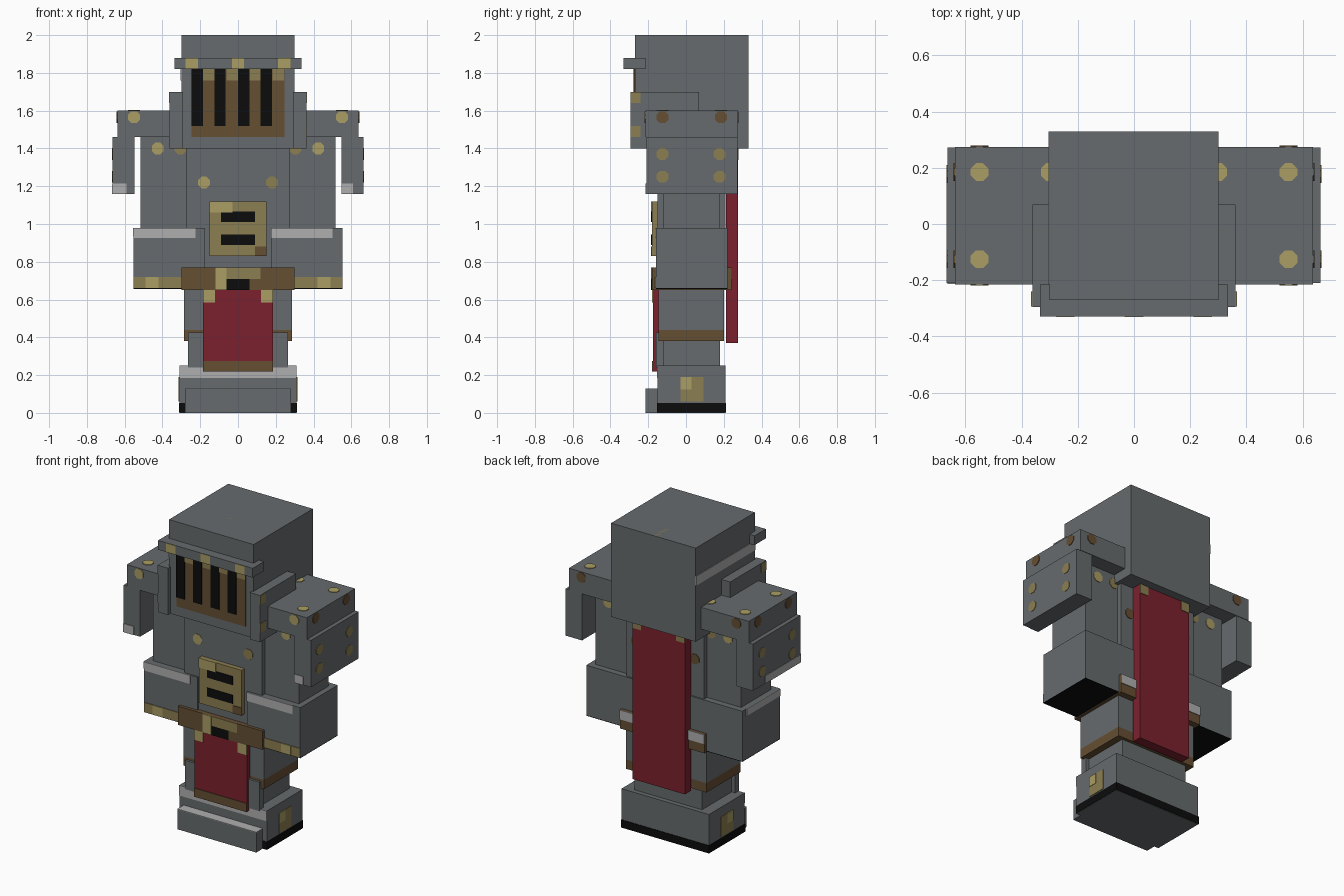
import bpy, bmesh, math
from mathutils import Matrix, Vector

if "Cube" in bpy.data.objects:
    bpy.data.objects.remove(bpy.data.objects["Cube"], do_unlink=True)


def material(name, rgb):
    lin = [((c / 255 + 0.055) / 1.055) ** 2.4 for c in rgb]
    m = bpy.data.materials.new(name)
    m.use_nodes = True
    m.diffuse_color = (*lin, 1)
    bsdf = m.node_tree.nodes["Principled BSDF"]
    bsdf.inputs["Base Color"].default_value = (*lin, 1)
    bsdf.inputs["Roughness"].default_value = 0.8
    return m


STEEL = material("steel grey", (103, 107, 109))
LIGHT = material("light steel", (175, 175, 175))
GOLD = material("dull gold", (140, 126, 82))
BRIGHT = material("bright gold", (170, 158, 100))
BROWN = material("leather brown", (101, 78, 50))
RED = material("dark red cloth", (124, 33, 46))
BLACK = material("black", (12, 12, 12))


def finish(name, bm, mat):
    mesh = bpy.data.meshes.new(name)
    bm.to_mesh(mesh)
    bm.free()
    mesh.materials.append(mat)
    ob = bpy.data.objects.new(name, mesh)
    bpy.context.collection.objects.link(ob)
    return ob


def box(name, x, y, z, mat=STEEL):
    """Box from (low, high) ranges on each axis."""
    lo, hi = zip(*(sorted(r) for r in (x, y, z)))
    size = Vector(hi) - Vector(lo)
    bm = bmesh.new()
    bmesh.ops.create_cube(bm, size=1)
    bmesh.ops.transform(bm, verts=bm.verts, matrix=Matrix.Translation(
        (Vector(lo) + Vector(hi)) / 2) @ Matrix.Diagonal((*size, 1)))
    return finish(name, bm, mat)


def patch(name, axis, at, u, v, mat, out, lift=0.004):
    """Thin painted plate on a flat face; out is the outward sign."""
    ranges = [u, v]
    ranges.insert("xyz".index(axis), (at, at + out * lift))
    return box(name, *ranges, mat)


def rivet(name, axis, pos, mat, r=0.034):
    """Flat eight-sided stud centred on a face."""
    bm = bmesh.new()
    bmesh.ops.create_cone(bm, cap_ends=True, segments=8, radius1=r, radius2=r, depth=0.008)
    turn = {"x": Matrix.Rotation(math.pi / 2, 4, "Y"),
            "y": Matrix.Rotation(math.pi / 2, 4, "X"), "z": Matrix()}[axis]
    spin = Matrix.Rotation(math.pi / 8, 4, "Z")
    bmesh.ops.transform(bm, verts=bm.verts, matrix=Matrix.Translation(pos) @ turn @ spin)
    return finish(name, bm, mat)


# Helmet with crest stripe and side band
box("helmet", (-0.30, 0.30), (-0.27, 0.33), (1.40, 2.0))
patch("helmet_crest_stripe", "z", 1.996, (-0.06, 0), (-0.27, 0.33), GOLD, 1)
patch("helmet_side_band", "x", -0.30, (-0.27, 0.33), (1.76, 1.82), LIGHT, -1)

# Visor grille
patch("visor_plate", "y", -0.27, (-0.245, 0.245), (1.46, 1.82), BROWN, -1)
for x in (-0.245, -0.125, 0, 0.12):
    patch("visor_slot", "y", -0.27, (x, x + 0.06), (1.52, 1.82), BLACK, -1, 0.008)
for x in (-0.185, -0.06, 0.06, 0.183):
    patch("visor_gold", "y", -0.27, (x, x + 0.06), (1.76, 1.82), GOLD, -1, 0.006)

# Brow ridge
box("brow", (-0.335, 0.335), (-0.33, -0.215), (1.82, 1.88))
for x in (-0.245, 0, 0.245):
    patch("brow_stud", "y", -0.328, (x - 0.033, x + 0.033), (1.822, 1.878), BRIGHT, -1)

# Torso
box("torso", (-0.275, 0.275), (-0.15, 0.21), (0.66, 1.40))
rivet("chest_rivet_right", "y", (-0.18, -0.15, 1.22), BRIGHT)
rivet("chest_rivet_left", "y", (0.18, -0.15, 1.22), GOLD)

# Chest buckle plate
box("chest_plate", (-0.152, 0.152), (-0.18, -0.15), (0.83, 1.12), GOLD)
patch("chest_plate_glint", "y", -0.18, (-0.152, -0.03), (1.06, 1.12), BRIGHT, -1)
patch("chest_plate_corner", "y", -0.18, (0.09, 0.152), (0.83, 0.88), BROWN, -1)
for z in (0.89, 1.01):
    patch("chest_plate_slot", "y", -0.18, (-0.09, 0.09), (z, z + 0.055), BLACK, -1)

# Belt
box("belt", (-0.30, 0.30), (-0.18, 0.24), (0.65, 0.77), BROWN)
patch("belt_back_light", "y", 0.24, (-0.30, 0.30), (0.71, 0.77), LIGHT, 1)
patch("belt_buckle", "y", -0.18, (-0.12, 0.12), (0.71, 0.77), GOLD, -1)
patch("belt_buckle_glint", "y", -0.18, (-0.12, -0.06), (0.65, 0.77), BRIGHT, -1, 0.006)
patch("belt_buckle_hole", "y", -0.18, (-0.06, 0.06), (0.65, 0.71), BLACK, -1)

# Front tabard
box("tabard", (-0.185, 0.185), (-0.175, -0.14), (0.22, 0.66), RED)
patch("tabard_hem", "y", -0.175, (-0.185, 0.185), (0.22, 0.275), BROWN, -1)

# Back cape
box("cape", (-0.185, 0.185), (0.212, 0.275), (0.37, 1.40), RED)

# Legs, leather cuffs and boots
box("thighs", (-0.285, 0.285), (-0.145, 0.20), (0.44, 0.66))
box("leg_cuff", (-0.285, 0.285), (-0.145, 0.20), (0.38, 0.44), BROWN)
box("shins", (-0.24, 0.24), (-0.12, 0.18), (0.24, 0.38))
box("boots", (-0.31, 0.31), (-0.15, 0.21), (0, 0.25))
box("boot_sole_trim", (-0.313, 0.313), (-0.153, 0.213), (0.003, 0.052), BLACK)
patch("boot_front_light", "y", -0.15, (-0.31, 0.31), (0.185, 0.25), LIGHT, -1)
box("boot_toe", (-0.28, 0.28), (-0.215, -0.15), (0, 0.126))
patch("boot_toe_light", "z", 0.126, (-0.28, 0.28), (-0.215, -0.15), LIGHT, 1)

# Parts found on both sides
for s, side in ((1, "left"), (-1, "right")):
    def span(a, b):
        return (s * a, s * b)

    # Cheek guards
    box(f"cheek_guard_{side}", span(0.29, 0.362), (-0.295, 0.07), (1.40, 1.70))
    for z, mat in ((1.64, GOLD), (1.46, GOLD)):
        patch(f"cheek_stud_{side}", "x", s * 0.362, (-0.293, -0.24), (z, z + 0.058), mat, s)

    # Arm
    box(f"arm_{side}", span(0.26, 0.517), (-0.12, 0.18), (0.70, 1.47))
    for y in (-0.12, 0.18):
        rivet(f"arm_rivet_{side}", "y", (s * 0.425, y, 1.40), BRIGHT)
        rivet(f"arm_inner_rivet_{side}", "y", (s * 0.305, y, 1.40), GOLD)
    rivet(f"back_rivet_{side}", "y", (s * 0.21, 0.21, 1.22), BROWN)

    # Shoulder pad
    box(f"shoulder_pad_{side}", span(0.24, 0.638), (-0.215, 0.275), (1.46, 1.60))
    for y in (-0.125, 0.185):
        rivet(f"pad_top_rivet_{side}", "z", (s * 0.55, y, 1.60), BRIGHT)
        rivet(f"pad_side_rivet_{side}", "x", (s * 0.638, y, 1.565), BROWN)
    rivet(f"pad_inner_rivet_{side}", "z", (s * 0.30, 0.185, 1.60), BRIGHT)
    rivet(f"pad_front_rivet_{side}", "y", (s * 0.55, -0.215, 1.565), BRIGHT)
    rivet(f"pad_back_rivet_{side}", "y", (s * 0.55, 0.275, 1.565), BROWN)

    # Hanging upper arm plate
    box(f"arm_plate_{side}", span(0.547, 0.664), (-0.21, 0.272), (1.16, 1.46))
    for y in (-0.125, 0.178):
        for z in (1.25, 1.37):
            rivet(f"arm_plate_rivet_{side}", "x", (s * 0.663, y, z), GOLD)
    glint = (0.547, 0.61) if s > 0 else (-0.664, -0.59)
    patch(f"arm_plate_light_{side}", "y", -0.21, glint, (1.16, 1.215), LIGHT, -1)

    # Gauntlet
    box(f"gauntlet_{side}", span(0.175, 0.553), (-0.16, 0.22), (0.66, 0.98))
    patch(f"gauntlet_opening_{side}", "z", 0.66, span(0.175, 0.553), (-0.16, 0.22), BLACK, -1)
    patch(f"gauntlet_trim_{side}", "y", -0.16, span(0.28, 0.553), (0.66, 0.72), GOLD, -1)
    patch(f"gauntlet_trim_glint_{side}", "y", -0.16, span(0.42, 0.49), (0.66, 0.72), BRIGHT, -1, 0.006)
    glint = (0.175, 0.50) if s > 0 else (-0.553, -0.225)
    patch(f"gauntlet_light_{side}", "y", -0.16, glint, (0.925, 0.98), LIGHT, -1)

    # Tabard and cape corner studs, knee guard, boot buckle
    patch(f"tabard_corner_{side}", "y", -0.175, span(0.122, 0.185), (0.585, 0.65), BRIGHT, -1)
    patch(f"cape_corner_{side}", "y", 0.275, span(0.125, 0.185), (1.34, 1.40), GOLD, 1)
    box(f"knee_guard_{side}", span(0.04, 0.265), (-0.16, -0.12), (0.24, 0.425))
    patch(f"boot_buckle_{side}", "x", s * 0.31, (-0.03, 0.092), (0.06, 0.19), GOLD, s)
    patch(f"boot_buckle_glint_{side}", "x", s * 0.31, (-0.03, 0.03), (0.125, 0.19), BRIGHT, s, 0.006)

# Worn edges on the right flank
patch("gauntlet_side_light", "x", -0.553, (-0.16, 0.18), (0.935, 0.98), LIGHT, -1)
patch("arm_plate_side_light", "x", -0.663, (-0.21, 0.15), (1.16, 1.21), LIGHT, -1)
